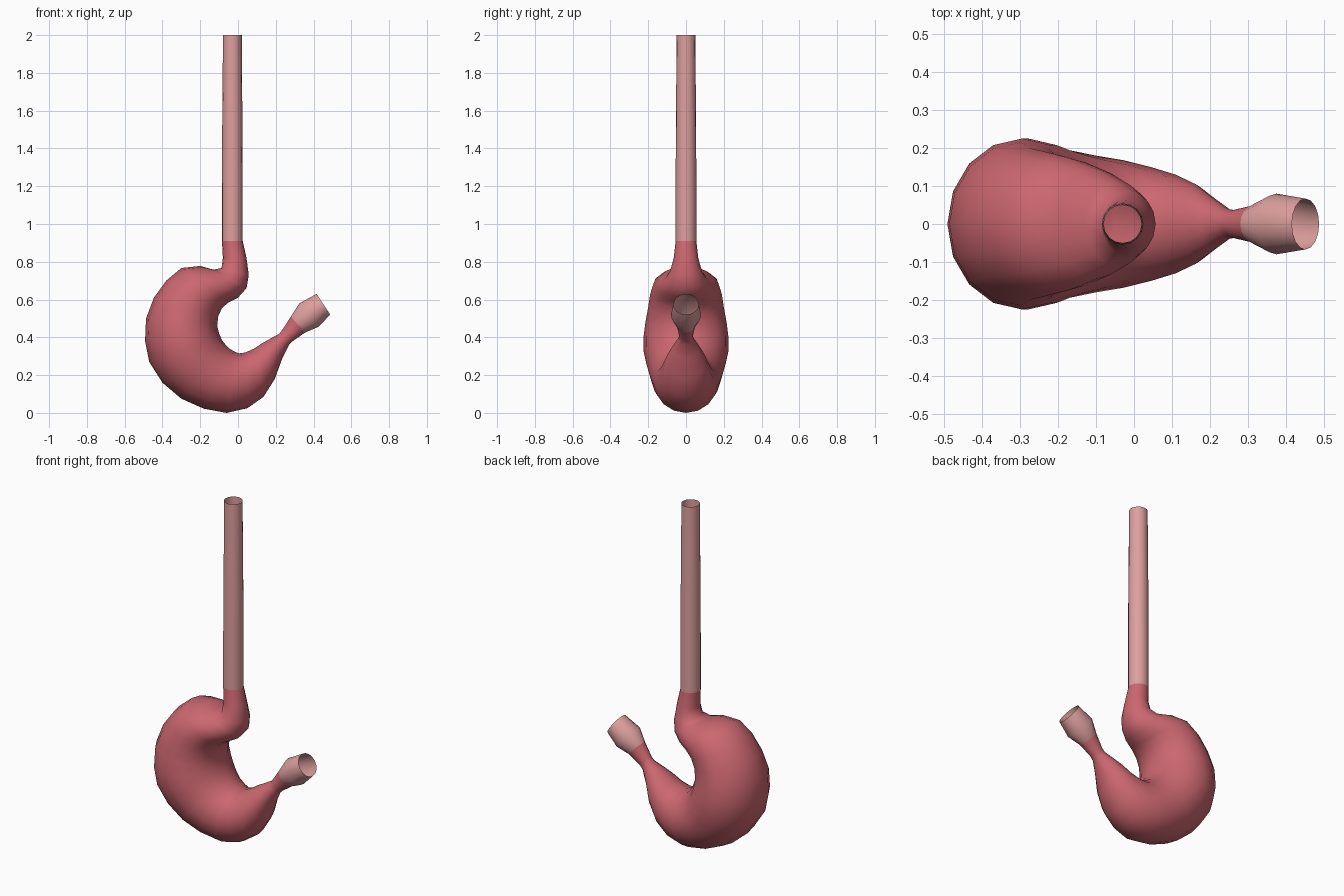
import bpy, bmesh, math
from mathutils import Vector

cube = bpy.data.objects.get("Cube")
if cube:
    bpy.data.objects.remove(cube, do_unlink=True)

SIDES = 16


def material(name, colour):
    mat = bpy.data.materials.new(name)
    mat.use_nodes = True
    mat.diffuse_color = (*colour, 1)
    shader = mat.node_tree.nodes["Principled BSDF"]
    shader.inputs["Base Color"].default_value = (*colour, 1)
    shader.inputs["Roughness"].default_value = 0.7
    return mat


def loft(name, rings, mat):
    """Open tube through oval rings: outer x, z, inner x, z, half width in y."""
    bm = bmesh.new()
    loops = []
    for outer_x, outer_z, inner_x, inner_z, width in rings:
        outer = Vector((outer_x, 0, outer_z))
        inner = Vector((inner_x, 0, inner_z))
        middle, reach = (outer + inner) / 2, (outer - inner) / 2
        loop = []
        for i in range(SIDES):
            a = math.tau * i / SIDES
            side = Vector((0, width * math.sin(a), 0))
            loop.append(bm.verts.new(middle + reach * math.cos(a) + side))
        loops.append(loop)
    for upper, lower in zip(loops, loops[1:]):
        for i in range(SIDES):
            j = (i + 1) % SIDES
            bm.faces.new((upper[i], upper[j], lower[j], lower[i])).smooth = True
    mesh = bpy.data.meshes.new(name)
    bm.to_mesh(mesh)
    bm.free()
    mesh.materials.append(mat)
    obj = bpy.data.objects.new(name, mesh)
    bpy.context.collection.objects.link(obj)
    return obj


red = material("stomach red", (0.60, 0.135, 0.16))
pink = material("tube pink", (0.73, 0.35, 0.34))

# Rings shared where the parts join
inlet = (-.085, .91, .025, .91, .055)
outlet = (.355, .425, .28, .51, .05)

# Long straight tube, open at the top
tube_x = -.03
tube = [(tube_x - r, z, tube_x + r, z, r)
        for z, r in ((2, .05), (1.8, .051), (1.6, .053), (1.2, .055))]
loft("oesophagus", tube + [inlet], pink)

# Curved sac, from the inlet round to the narrow outlet
sac = [
    inlet,
    (-.08, .82, .045, .82, .065),
    (-.087, .767, .057, .73, .085),
    (-.13, .758, .045, .66, .11),
    (-.20, .778, .0, .61, .145),
    (-.30, .767, -.05, .585, .175),
    (-.38, .70, -.085, .555, .19),
    (-.445, .61, -.105, .51, .20),
    (-.487, .50, -.11, .46, .215),
    (-.492, .38, -.10, .42, .225),
    (-.47, .27, -.085, .385, .225),
    (-.40, .16, -.065, .36, .21),
    (-.30, .075, -.045, .34, .195),
    (-.18, .022, -.02, .325, .18),
    (-.06, .0, .005, .315, .168),
    (.05, .025, .04, .32, .15),
    (.135, .085, .085, .34, .13),
    (.195, .18, .13, .37, .105),
    (.235, .29, .175, .395, .07),
    (.27, .36, .22, .42, .04),
    (.29, .38, .235, .44, .037),
    outlet,
]
loft("stomach", sac, red)

# Short flared tube, open at the end
loft("duodenum", [outlet, (.425, .455, .325, .58, .08),
                  (.488, .52, .416, .63, .067)], pink)
